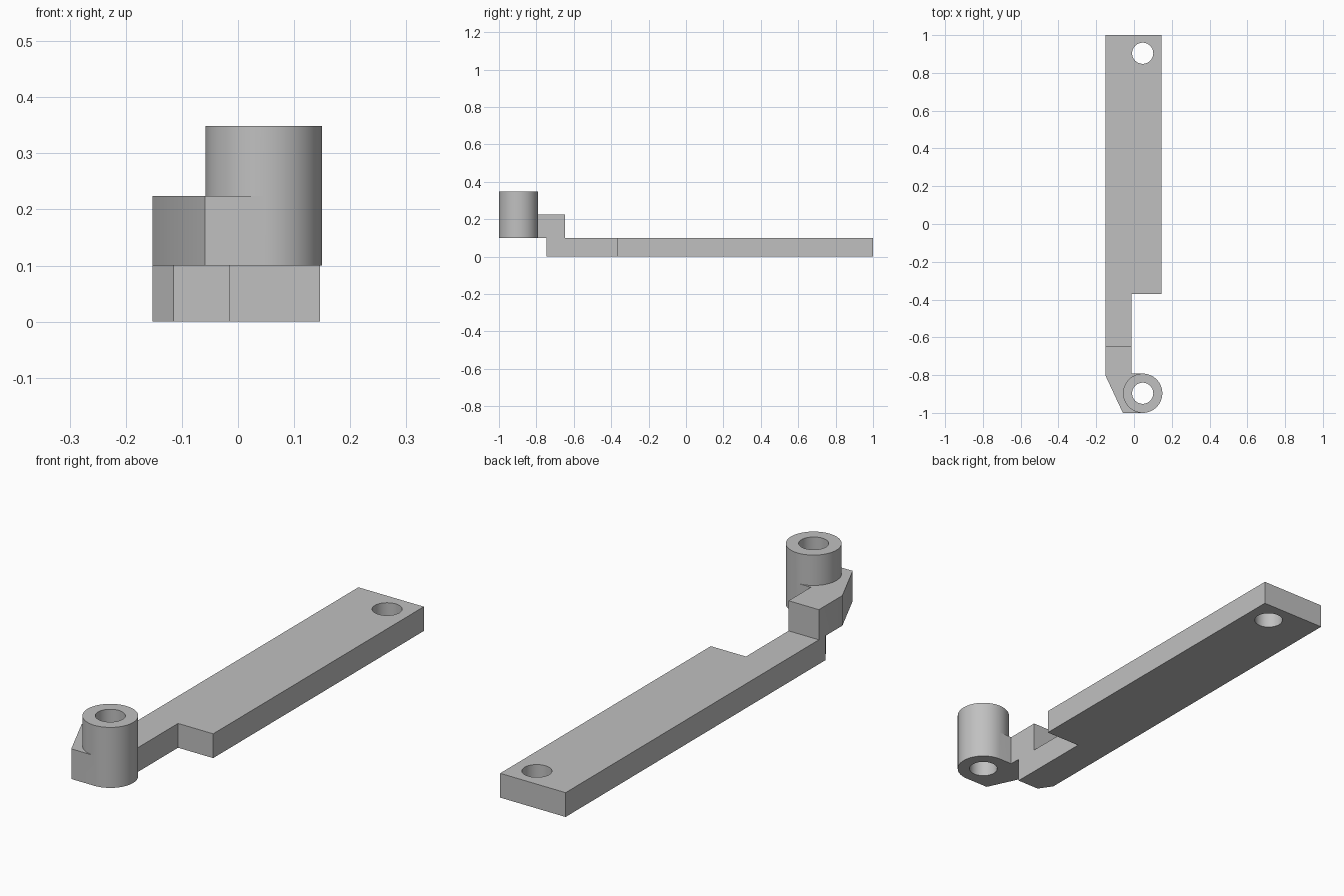
import bpy
import bmesh
import math

default = bpy.data.objects.get("Cube")
if default:
    bpy.data.objects.remove(default, do_unlink=True)

grey = bpy.data.materials.new("light grey")
grey.use_nodes = True
colour = (0.53, 0.53, 0.53, 1)
grey.diffuse_color = colour
grey.node_tree.nodes["Principled BSDF"].inputs["Base Color"].default_value = colour


def prism(name, outline, bottom, top):
    """Extrude a flat outline between two heights."""
    bm = bmesh.new()
    face = bm.faces.new([bm.verts.new((x, y, bottom)) for x, y in outline])
    grown = bmesh.ops.extrude_face_region(bm, geom=[face])["geom"]
    moved = [g for g in grown if isinstance(g, bmesh.types.BMVert)]
    bmesh.ops.translate(bm, verts=moved, vec=(0, 0, top - bottom))
    bmesh.ops.recalc_face_normals(bm, faces=bm.faces)
    mesh = bpy.data.meshes.new(name)
    bm.to_mesh(mesh)
    bm.free()
    mesh.materials.append(grey)
    obj = bpy.data.objects.new(name, mesh)
    bpy.context.collection.objects.link(obj)
    return obj


def cylinder(name, x, y, radius, bottom, top, sides=64):
    turns = [2 * math.pi * i / sides for i in range(sides)]
    ring = [(x + radius * math.cos(a), y + radius * math.sin(a)) for a in turns]
    return prism(name, ring, bottom, top)


def combine(target, other, operation):
    """Apply a boolean and discard the helper."""
    mod = target.modifiers.new(operation, "BOOLEAN")
    mod.object, mod.operation, mod.solver = other, operation, "EXACT"
    bpy.context.view_layer.objects.active = target
    bpy.ops.object.modifier_apply(modifier=mod.name)
    bpy.data.objects.remove(other, do_unlink=True)


left, right, neck = -0.152, 0.146, -0.014
hole_x, boss_y, hole_y = 0.046, -0.896, 0.904
boss_r, hole_r = 0.104, 0.056
thick, arm_top, boss_top = 0.1, 0.224, 0.349

# Flat bar, narrowing to a neck with a clipped corner
bar = prism("flat_bar", [
    (left, 1), (right, 1), (right, -0.37), (neck, -0.37),
    (neck, -0.745), (-0.115, -0.745), (left, -0.69)], 0, thick)

# Raised arm reaching the boss
arm = prism("raised_arm", [
    (left, -0.647), (neck, -0.647), (neck, boss_y + boss_r),
    (hole_x, boss_y + boss_r), (hole_x, -1), (-0.059, -1), (left, -0.8)],
    thick, arm_top)

# Round boss, joined to the arm
boss = cylinder("round_boss", hole_x, boss_y, boss_r, thick, boss_top)
combine(arm, boss, "UNION")

# Through holes
combine(arm, cylinder("boss_bore", hole_x, boss_y, hole_r, 0, 0.5), "DIFFERENCE")
combine(bar, cylinder("bar_bore", hole_x, hole_y, hole_r, -0.1, 0.2), "DIFFERENCE")

# One solid bracket
combine(bar, arm, "UNION")
bar.name = "offset_bracket"

bpy.ops.object.select_all(action="DESELECT")
bar.select_set(True)
bpy.context.view_layer.objects.active = bar
bpy.ops.object.shade_smooth_by_angle(angle=math.radians(25))
